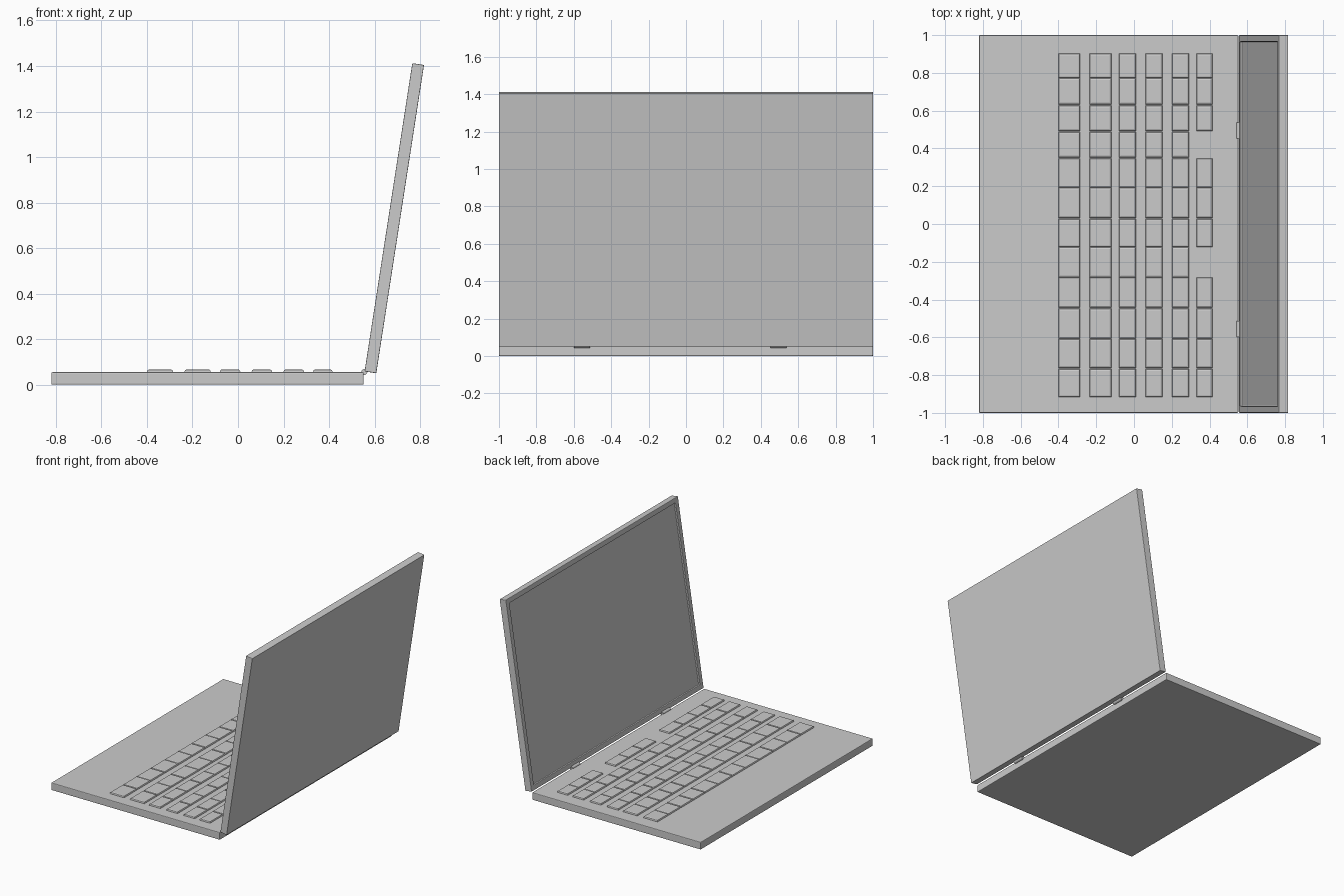
import bpy, bmesh, math
from mathutils import Matrix, Vector

if "Cube" in bpy.data.objects:
    bpy.data.objects.remove(bpy.data.objects["Cube"])


def add_object(name, bm):
    bmesh.ops.recalc_face_normals(bm, faces=bm.faces)
    mesh = bpy.data.meshes.new(name)
    bm.to_mesh(mesh)
    bm.free()
    obj = bpy.data.objects.new(name, mesh)
    bpy.context.collection.objects.link(obj)
    return obj


def add_box(bm, lo, hi):
    lo, hi = Vector(lo), Vector(hi)
    m = Matrix.Translation((lo + hi) / 2) @ Matrix.Diagonal((*(hi - lo), 1))
    return bmesh.ops.create_cube(bm, size=1, matrix=m)["verts"]


def soften(obj, width):
    mod = obj.modifiers.new("edge_rounding", "BEVEL")
    mod.width, mod.segments, mod.limit_method = width, 2, "ANGLE"


# Base slab
bm = bmesh.new()
add_box(bm, (-0.82, -1, 0), (0.552, 1, 0.055))
soften(add_object("base", bm), 0.005)

# Lid with a recessed display, built upright from its lower front edge then tilted
LID_H, LID_T, BEZEL, DEPTH = 1.37, 0.052, 0.05, 0.012
bm = bmesh.new()
add_box(bm, (0, -1, 0), (LID_T, 1, LID_H))
bm.normal_update()
front = [f for f in bm.faces if f.normal.x < -0.9]
bmesh.ops.inset_region(bm, faces=front, thickness=BEZEL)
pocket = bmesh.ops.extrude_discrete_faces(bm, faces=front)["faces"]
bmesh.ops.translate(bm, verts=pocket[0].verts, vec=(DEPTH, 0, 0))
lid = add_object("screen_lid", bm)
lid.location = (0.556, 0, 0.0585)
lid.rotation_euler = (0, math.radians(8.8), 0)
soften(lid, 0.003)

# Hinge barrels
for label, y in (("left", 0.495), ("right", -0.555)):
    bm = bmesh.new()
    bmesh.ops.create_cone(bm, cap_ends=True, segments=16, radius1=0.013,
                          radius2=0.013, depth=0.085,
                          matrix=Matrix.Rotation(math.pi / 2, 4, "X"))
    hinge = add_object("hinge_" + label, bm)
    hinge.location = (0.555, y, 0.056)
    for p in hinge.data.polygons:
        p.use_smooth = len(p.vertices) == 4

# Keyboard: tapered caps in six rows of twelve, the rear row split into groups
ROWS = [(-0.40, -0.285), (-0.235, -0.12), (-0.08, 0.01),
        (0.06, 0.15), (0.20, 0.29), (0.33, 0.415)]
COLUMNS = [(0.78, 0.895), (0.64, 0.765), (0.50, 0.62), (0.36, 0.48),
           (0.20, 0.34), (0.04, 0.185), (-0.115, 0.02), (-0.275, -0.13),
           (-0.435, -0.29), (-0.60, -0.455), (-0.755, -0.615), (-0.91, -0.775)]
bm = bmesh.new()
for r, (x0, x1) in enumerate(ROWS):
    for c, (y0, y1) in enumerate(COLUMNS):
        if r == 5 and c in (3, 7):
            continue
        verts = add_box(bm, (x0, y0 - 0.007, 0.05), (x1, y1 + 0.007, 0.067))
        rim = {e for v in verts for e in v.link_edges
               if all(w.co.z > 0.06 for w in e.verts)}
        bmesh.ops.bevel(bm, geom=list(rim), offset=0.009, segments=2,
                        profile=0.5, affect="EDGES")
add_object("keyboard_keys", bm)
